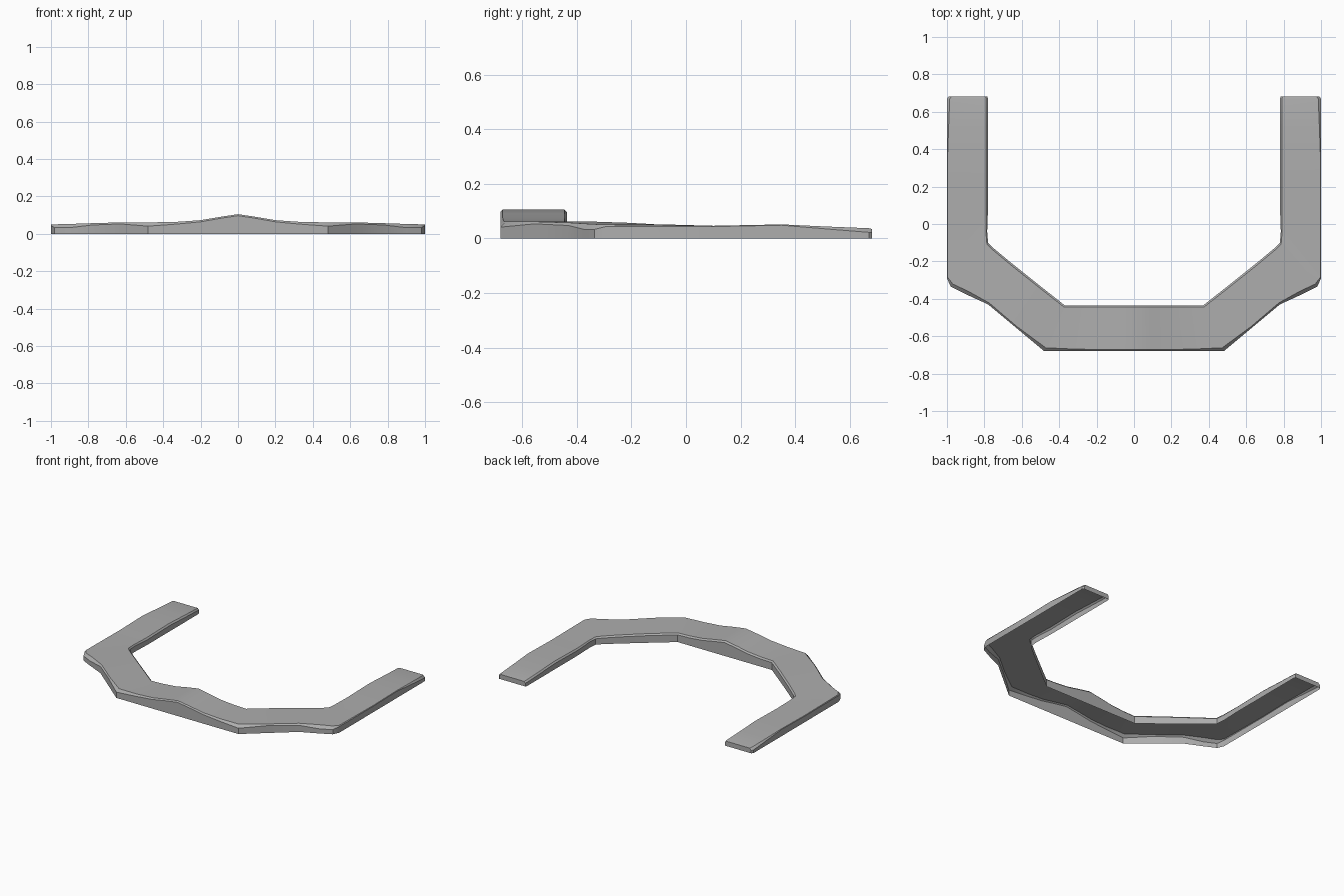
import bpy
import bmesh
from mathutils import Vector

cube = bpy.data.objects.get("Cube")
if cube:
    bpy.data.objects.remove(cube, do_unlink=True)

# One flat colour for the whole band
grey = bpy.data.materials.new("stone_grey")
grey.use_nodes = True
colour = (0.42, 0.42, 0.42, 1.0)
grey.diffuse_color = colour
grey.node_tree.nodes["Principled BSDF"].inputs["Base Color"].default_value = colour

# Left half of the band, from the middle of the front to the back tip:
# outer x, outer y, inner x, inner y, crown height, outer edge chamfer
STATIONS = [
    (0, -.68, 0, -.435, .105, .008),
    (.1, -.68, .09, -.435, .09, .008),
    (.2, -.68, .18, -.435, .073, .009),
    (.33, -.68, .28, -.435, .064, .012),
    (.48, -.68, .37, -.435, .061, .02),
    (.63, -.555, .51, -.325, .061, .008),
    (.78, -.43, .66, -.205, .057, .01),
    (.9, -.375, .75, -.13, .053, .02),
    (.98, -.335, .78, -.1, .051, .018),
    (1, -.29, .785, -.04, .05, .006),
    (1, .1, .78, .1, .046, .003),
    (1, .35, .78, .35, .051, .003),
    (1, .52, .78, .52, .043, .009),
    (1, .67, .78, .67, .037, .015),
    (.99, .682, .785, .682, .034, .014),
]
INNER_CHAMFER = .01


def cross_section(xo, yo, xi, yi, height, chamfer):
    """Open-bottomed arch running from the outer wall to the inner wall."""
    outer, inner = Vector((xo, yo, 0)), Vector((xi, yi, 0))
    across = (inner - outer).normalized()
    up = Vector((0, 0, 1))
    return [
        outer,
        outer + up * (height - chamfer),
        outer + across * chamfer + up * height,
        inner - across * INNER_CHAMFER + up * height,
        inner + up * (height - INNER_CHAMFER),
        inner,
    ]


def build_band():
    bm = bmesh.new()
    rings = [[bm.verts.new(p) for p in cross_section(*s)] for s in STATIONS]

    # Walls and top between neighbouring sections
    for near, far in zip(rings, rings[1:]):
        for j in range(len(near) - 1):
            bm.faces.new((near[j], far[j], far[j + 1], near[j + 1]))

    # Flat wall closing the back tip
    bm.faces.new(rings[-1][::-1])

    mesh = bpy.data.meshes.new("curved_band")
    bm.to_mesh(mesh)
    bm.free()
    mesh.materials.append(grey)
    band = bpy.data.objects.new("curved_band", mesh)
    bpy.context.collection.objects.link(band)
    return band


band = build_band()
bpy.ops.object.select_all(action='DESELECT')
band.select_set(True)
bpy.context.view_layer.objects.active = band
bpy.ops.object.shade_smooth_by_angle(angle=.6)

# Matching right half
mirror = band.modifiers.new("right_half", 'MIRROR')
mirror.use_axis[0] = True
mirror.use_clip = True
mirror.merge_threshold = .001
